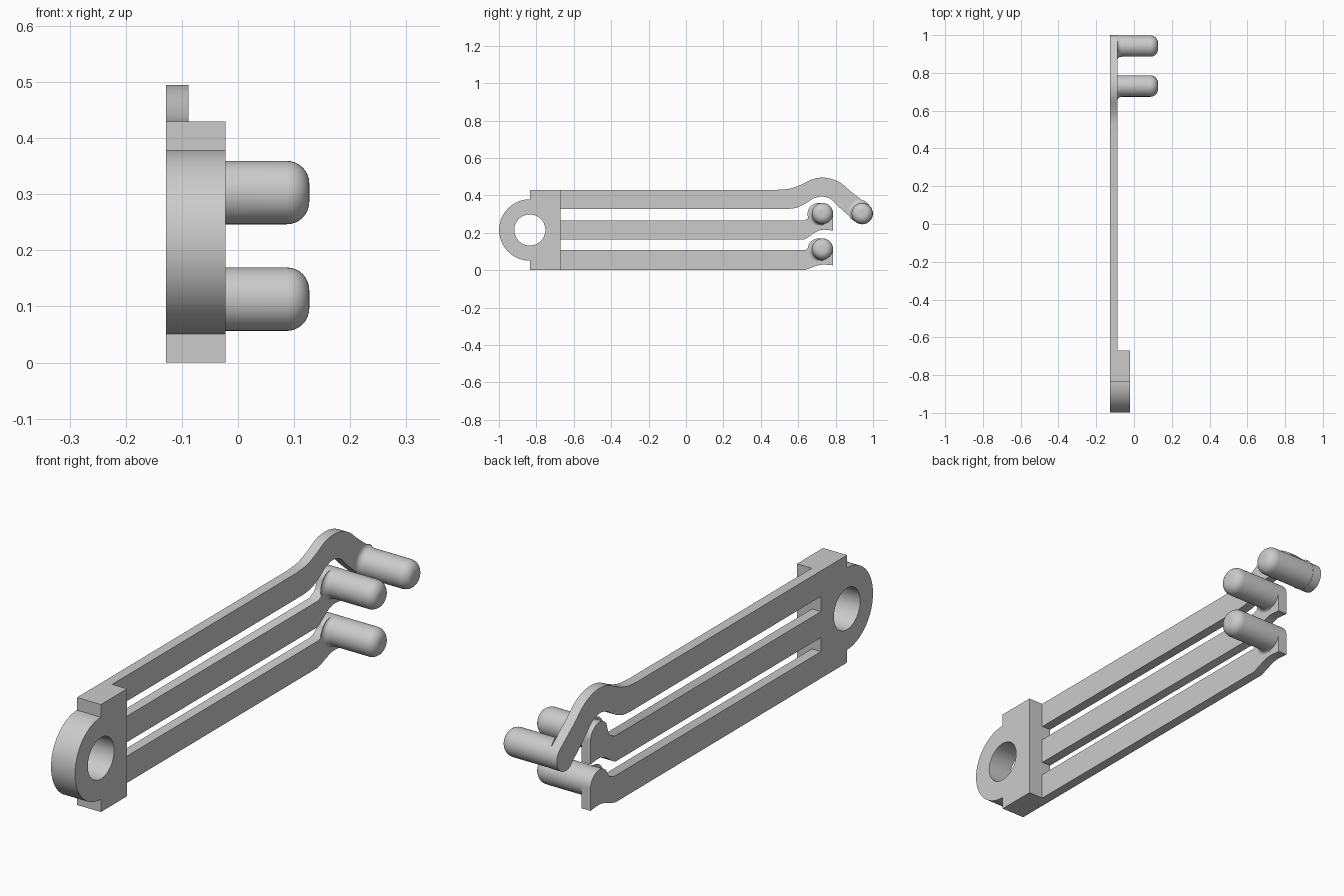
import bpy, bmesh
from math import sin, cos, pi, radians
from mathutils import Vector, Matrix

cube = bpy.data.objects.get("Cube")
if cube:
    bpy.data.objects.remove(cube, do_unlink=True)

grey = bpy.data.materials.new("plain grey")
grey.use_nodes = True
grey.diffuse_color = (0.6, 0.6, 0.6, 1)
grey.node_tree.nodes["Principled BSDF"].inputs["Base Color"].default_value = (0.6, 0.6, 0.6, 1)

BACK, ARM_FACE, BLOCK_FACE, PEG_END = -0.128, -0.088, -0.022, 0.127
PEG_R = 0.0565
# Turns profile axes (y, z, x) into world axes
TURN = Matrix(((0, 0, 1, 0), (1, 0, 0, 0), (0, 1, 0, 0), (0, 0, 0, 1)))


def arc(cy, cz, r, start, end, n=24):
    angles = [radians(start + (end - start) * i / n) for i in range(n + 1)]
    return [(cy + r * cos(a), cz + r * sin(a)) for a in angles]


def smooth(points, n=6):
    """Catmull-Rom curve through the points."""
    p = [Vector(q) for q in points]
    p = [p[0] * 2 - p[1]] + p + [p[-1] * 2 - p[-2]]
    out = []
    for a, b, c, d in zip(p, p[1:], p[2:], p[3:]):
        for i in range(n):
            t = i / n
            out.append(tuple(0.5 * (2 * b + (c - a) * t + (2 * a - 5 * b + 4 * c - d) * t * t
                                    + (3 * b - a - 3 * c + d) * t ** 3)))
    return out + [tuple(points[-1])]


def finish(obj):
    bpy.ops.object.select_all(action='DESELECT')
    obj.select_set(True)
    bpy.context.view_layer.objects.active = obj
    bpy.ops.object.shade_smooth_by_angle(angle=radians(35))


def plate(name, loops, x0, x1):
    """Extrude a side profile, with holes, across the width."""
    curve = bpy.data.curves.new(name, 'CURVE')
    curve.dimensions = '2D'
    curve.fill_mode = 'BOTH'
    curve.extrude = (x1 - x0) / 2
    for loop in loops:
        spline = curve.splines.new('POLY')
        spline.points.add(len(loop) - 1)
        for pt, (y, z) in zip(spline.points, loop):
            pt.co = (y, z, 0, 1)
        spline.use_cyclic_u = True
    temp = bpy.data.objects.new(name + " outline", curve)
    bpy.context.collection.objects.link(temp)
    bpy.context.view_layer.update()
    mesh = bpy.data.meshes.new_from_object(temp.evaluated_get(bpy.context.evaluated_depsgraph_get()))
    bpy.data.objects.remove(temp, do_unlink=True)
    bm = bmesh.new()
    bm.from_mesh(mesh)
    bm.transform(Matrix.Translation(((x0 + x1) / 2, 0, 0)) @ TURN)
    bmesh.ops.remove_doubles(bm, verts=bm.verts, dist=0.0002)
    bmesh.ops.recalc_face_normals(bm, faces=bm.faces)
    bm.to_mesh(mesh)
    bm.free()
    mesh.materials.clear()
    mesh.materials.append(grey)
    obj = bpy.data.objects.new(name, mesh)
    bpy.context.collection.objects.link(obj)
    finish(obj)


def peg(name, cy, cz, flare_angle, sides=40):
    """Round peg with a domed edge and a fillet that faces back along its arm."""
    fillet, dome = 0.024, 0.04
    rows = [(BACK + 0.01, PEG_R, 0)]
    for i in range(7):
        a = i / 6 * pi / 2
        rows.append((ARM_FACE + fillet * (1 - cos(a)), PEG_R, fillet * (1 - sin(a))))
    for i in range(9):
        a = i / 8 * pi / 2
        rows.append((PEG_END - dome + dome * sin(a), PEG_R - dome + dome * cos(a), 0))
    rows[0] = (ARM_FACE - 0.002, PEG_R, fillet)
    bm = bmesh.new()
    rings = []
    for x, r, flare in rows:
        ring = []
        for i in range(sides):
            a = 2 * pi * i / sides
            rr = r + flare * max(0, cos(a - radians(flare_angle)))
            ring.append(bm.verts.new((x, cy + rr * cos(a), cz + rr * sin(a))))
        rings.append(ring)
    for lo, hi in zip(rings, rings[1:]):
        for i in range(sides):
            j = (i + 1) % sides
            bm.faces.new((lo[i], lo[j], hi[j], hi[i]))
    bm.faces.new(rings[0][::-1])
    bm.faces.new(rings[-1])
    bmesh.ops.recalc_face_normals(bm, faces=bm.faces)
    mesh = bpy.data.meshes.new(name)
    bm.to_mesh(mesh)
    bm.free()
    mesh.materials.append(grey)
    obj = bpy.data.objects.new(name, mesh)
    bpy.context.collection.objects.link(obj)
    finish(obj)


# Mounting block with a round eye and bore
EYE_Y, EYE_Z, JOIN, TOP = -0.835, 0.215, -0.67, 0.43
block = [(JOIN, 0), (JOIN, TOP), (EYE_Y, TOP)] + arc(EYE_Y, EYE_Z, 0.164, 90, 270, 40) + [(EYE_Y, 0)]
plate("mounting_block", [block, arc(EYE_Y, EYE_Z, 0.083, 0, 360, 48)[:-1]], BACK, BLOCK_FACE)

# Lower and middle arms: straight bars with a raised tip under each peg
TIP_Y = 0.73
for name, low, high, peg_z, under in (("lower", 0, 0.107, 0.113, 0.026),
                                      ("middle", 0.163, 0.267, 0.303, 0.212)):
    rise = under - low
    belly = smooth([(0.63, low), (0.655, low + rise * 0.3), (0.69, low + rise * 0.8),
                    (TIP_Y, under + 0.004), (TIP_Y + PEG_R, under)])
    crown = arc(TIP_Y, peg_z, PEG_R, 0, 140)
    neck = smooth([crown[-1], (0.668, high + (crown[-1][1] - high) * 0.3), (0.635, high)])[1:]
    plate(name + "_arm", [[(JOIN, low)] + belly + crown + neck + [(JOIN, high)]], BACK, ARM_FACE)
    peg(name + "_peg", TIP_Y, peg_z, 190)

# Upper arm: arches over the middle peg and drops to its own
END_Y, END_Z = 0.942, 0.303
inside = smooth([(0.54, 0.327), (0.59, 0.334), (0.64, 0.357), (0.685, 0.385), (0.73, 0.394),
                 (0.775, 0.379), (0.81, 0.345), (0.85, 0.309), (0.905, 0.263)])
outside = smooth([(0.979, 0.346), (0.885, 0.418), (0.835, 0.461), (0.785, 0.486), (0.73, 0.495),
                  (0.675, 0.486), (0.61, 0.455), (0.555, 0.436), (0.49, TOP)])
tip = arc(END_Y, END_Z, 0.0575, -132, 48)[1:-1]
plate("upper_arm", [[(JOIN, 0.327)] + inside + tip + outside + [(JOIN, TOP)]], BACK, ARM_FACE)
peg("upper_peg", END_Y, END_Z, 138)
